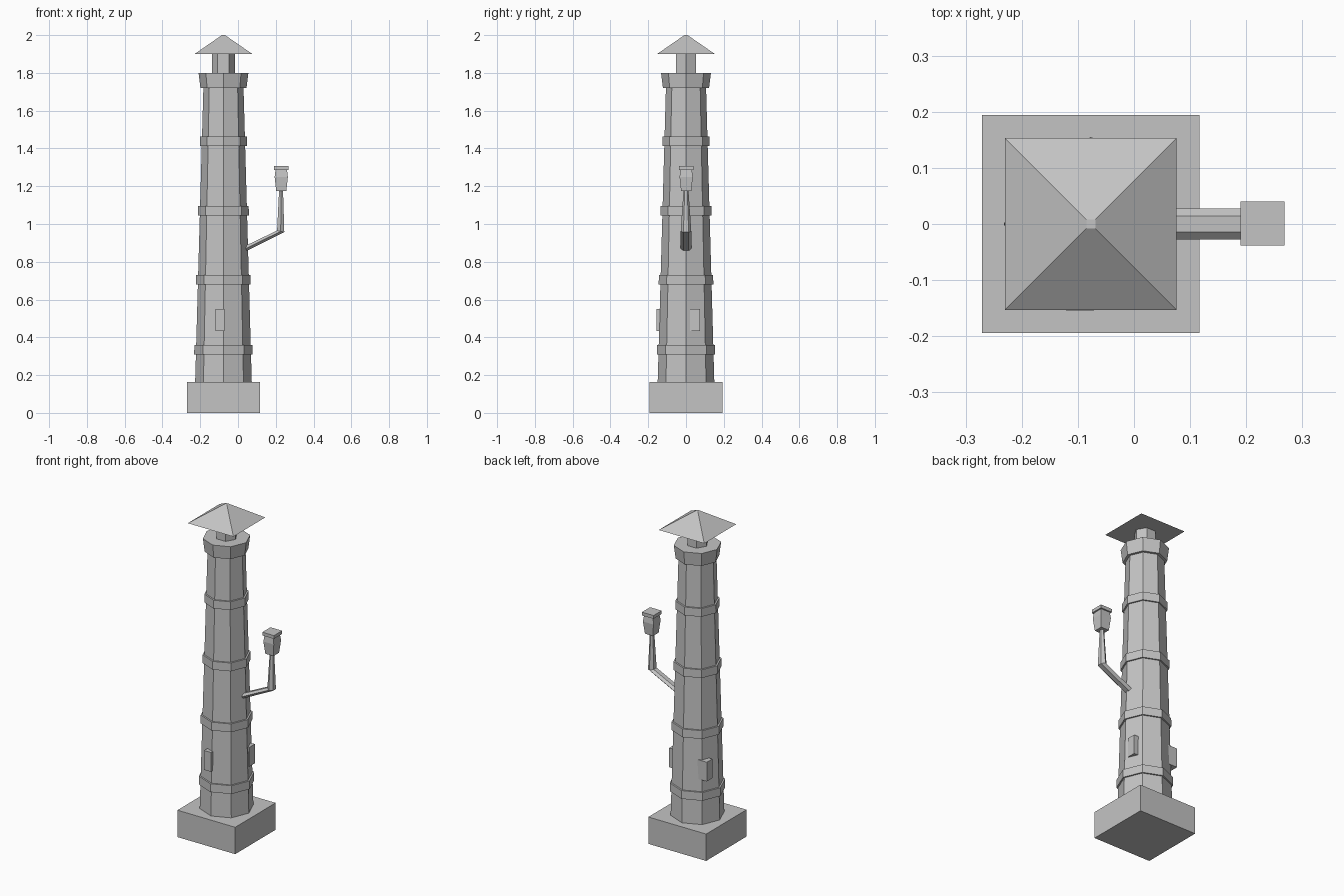
import bpy, bmesh, math
from mathutils import Vector

cube = bpy.data.objects.get("Cube")
if cube:
    bpy.data.objects.remove(cube, do_unlink=True)

stone = bpy.data.materials.new("grey stone")
stone.use_nodes = True
GREY = (0.55, 0.55, 0.55, 1)
stone.diffuse_color = GREY
stone.node_tree.nodes["Principled BSDF"].inputs["Base Color"].default_value = GREY

AXIS = -0.077  # tower axis in x


def loft(name, rings):
    """Skin a closed solid through rings of points."""
    bm = bmesh.new()
    loops = [[bm.verts.new(p) for p in ring] for ring in rings]
    n = len(loops[0])
    for a, b in zip(loops, loops[1:]):
        for i in range(n):
            j = (i + 1) % n
            bm.faces.new((a[i], a[j], b[j], b[i]))
    bm.faces.new(loops[0][::-1])
    bm.faces.new(loops[-1])
    bmesh.ops.recalc_face_normals(bm, faces=bm.faces)
    mesh = bpy.data.meshes.new(name)
    bm.to_mesh(mesh)
    bm.free()
    mesh.materials.append(stone)
    obj = bpy.data.objects.new(name, mesh)
    bpy.context.collection.objects.link(obj)
    return obj


def ring(center, u, v, sides, turn=0.0):
    """Polygon around center spanned by the half axes u and v."""
    c, u, v = Vector(center), Vector(u), Vector(v)
    angles = [turn + math.tau * i / sides for i in range(sides)]
    return [c + u * math.cos(a) + v * math.sin(a) for a in angles]


def prism(name, x, y, profile, sides):
    """Upright solid from (radius, height) pairs."""
    return loft(name, [ring((x, y, z), (r, 0, 0), (0, r, 0), sides) for r, z in profile])


def square(name, x, y, profile):
    """Upright square solid from (half width, height) pairs."""
    k = math.sqrt(2)
    return loft(name, [ring((x, y, z), (h * k, 0, 0), (0, h * k, 0), 4, math.pi / 4)
                       for h, z in profile])


def box(name, x0, x1, y0, y1, z0, z1):
    return loft(name, [[(x0, y0, z), (x1, y0, z), (x1, y1, z), (x0, y1, z)]
                       for z in (z0, z1)])


# Plinth and tapered eight-sided shaft
square("plinth", AXIS, 0, [(0.194, 0), (0.194, 0.163)])
FOOT, HEAD = (0.15, 0.16), (0.106, 1.73)


def shaft_radius(z):
    t = (z - FOOT[1]) / (HEAD[1] - FOOT[1])
    return FOOT[0] + (HEAD[0] - FOOT[0]) * t


prism("shaft", AXIS, 0, [FOOT, HEAD], 8)

# Raised bands around the shaft
for i, z in enumerate((0.31, 0.68, 1.045, 1.412)):
    top = z + 0.05
    prism(f"band_{i + 1}", AXIS, 0,
          [(shaft_radius(z) + 0.009, z), (shaft_radius(top) + 0.010, top)], 8)

# Crown, neck and pyramid roof
prism("crown", AXIS, 0, [(0.122, 1.72), (0.132, 1.80)], 8)
prism("neck", AXIS, 0, [(0.061, 1.79), (0.061, 1.905)], 6)
square("roof", AXIS, 0, [(0.153, 1.90), (0.008, 2.0)])

# Window blocks set into the shaft
LOW, HIGH = 0.434, 0.551
box("front_window", AXIS - 0.043, AXIS + 0.005, -0.155, -0.09, LOW, HIGH)
box("left_window", AXIS + 0.06, AXIS + 0.138, 0.021, 0.074, LOW, HIGH)
box("right_window", AXIS - 0.138, AXIS - 0.06, 0.055, 0.108, LOW, HIGH)

# Bent six-sided bracket: shaft, elbow, lamp seat
loft("lamp_bracket", [
    ring((-0.01, 0, 0.845), (0, 0.028, 0), (0, 0, 0.018), 6),
    ring((0.226, 0, 0.961), (0, 0.028, 0), (-0.022, 0, 0.005), 6),
    ring((0.228, 0, 1.18), (0, 0.013, 0), (-0.012, 0, 0), 6),
])

# Lantern and its lid
LAMP = 0.229
square("lantern", LAMP, 0.001, [(0.027, 1.175), (0.035, 1.25), (0.030, 1.29)])
square("lantern_lid", LAMP, 0.001, [(0.039, 1.287), (0.039, 1.307)])
